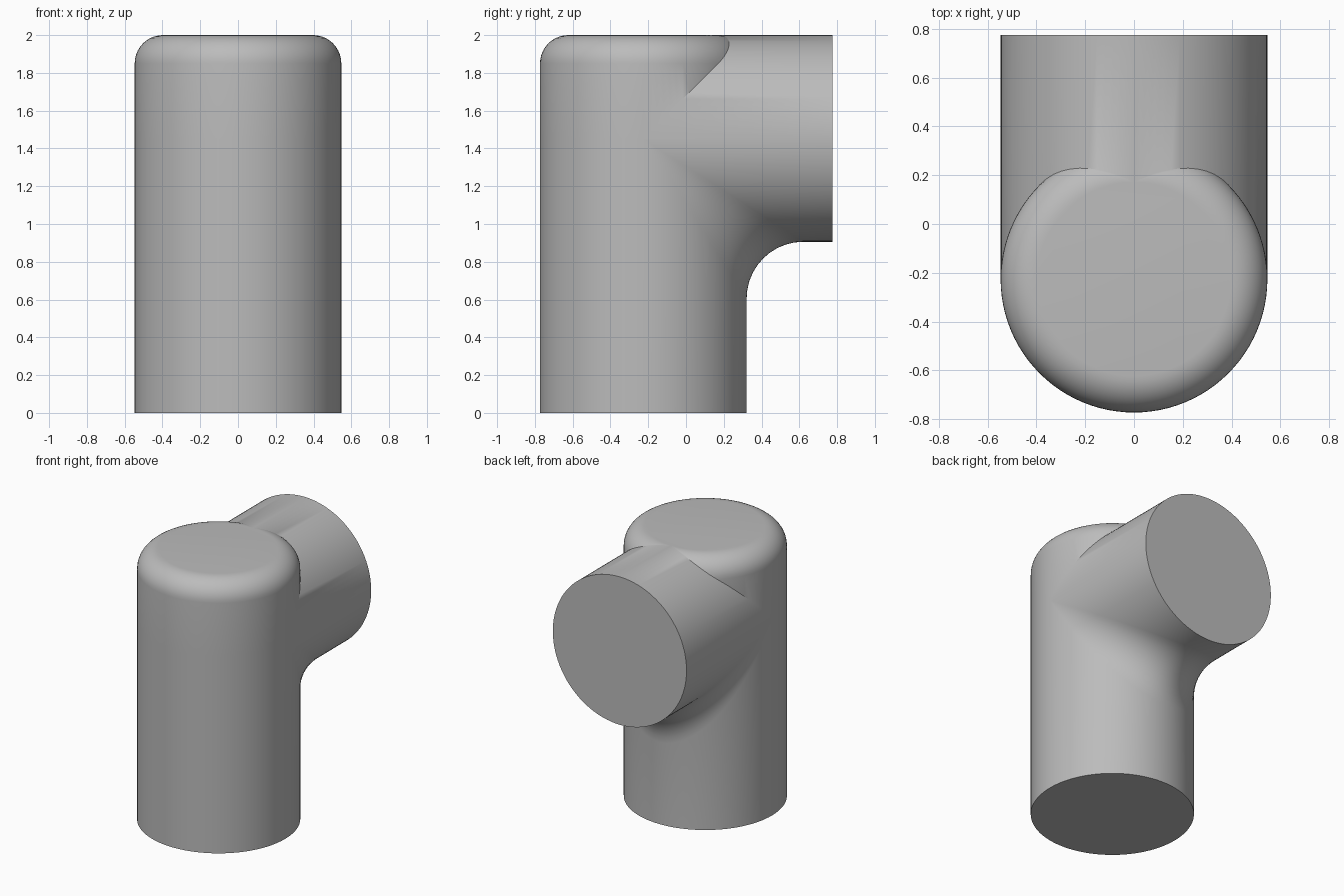
import bpy, bmesh
from math import sin, cos, sqrt, pi
from mathutils import Vector

if "Cube" in bpy.data.objects:
    bpy.data.objects.remove(bpy.data.objects["Cube"], do_unlink=True)

R = 0.547            # radius of both pipes
BLEND = 0.30         # inner elbow fillet radius
ROUND = 0.15         # rounded rim of the top
Y0, Z0 = -0.226, 1.453   # where the two axes meet
END = 0.775 - Y0     # mouth of the horizontal pipe
HALF, STEPS = 48, 10

bm = bmesh.new()


def vert(p):
    return bm.verts.new((p[0], p[1] + Y0, p[2] + Z0))


def skin(columns):
    """Join neighbouring columns of points with quads."""
    cols = [[vert(p) for p in c] for c in columns]
    for a, b in zip(cols, cols[1:]):
        for i in range(len(a) - 1):
            bm.faces.new((a[i], b[i], b[i + 1], a[i + 1]))


def rim(th, t):
    """Point on the rounded rim, t from the wall (0) to the flat top."""
    rho = R - ROUND + ROUND * cos(t)
    return Vector((rho * sin(th), rho * cos(th), R - ROUND + ROUND * sin(t)))


def rim_arc(th, start=0.0):
    return [rim(th, start + (pi / 2 - start) * i / STEPS) for i in range(STEPS + 1)]


def pipe_height(x):
    return sqrt(max(R * R - x * x, 0))


def rim_start(th):
    """Where the rim leaves the horizontal pipe."""
    lo, hi = 0.0, pi / 2
    if R * cos(th) <= R - ROUND:
        return lo
    for _ in range(40):
        mid = (lo + hi) / 2
        p = rim(th, mid)
        if p.z < pipe_height(p.x):
            lo = mid
        else:
            hi = mid
    return hi


def fillet(th):
    """Rolling-ball arc between the upright and the horizontal pipe."""
    s, c = sin(th), cos(th)
    centre = Vector((s, c, -c)) * (R + BLEND)
    a, b = Vector((-s, -c, 0)), Vector((-s, 0, c))
    pts = []
    for i in range(STEPS + 1):
        k = i / STEPS
        w = a.angle(b)
        d = a if w < 1e-4 else (a * sin((1 - k) * w) + b * sin(k * w)) / sin(w)
        pts.append(centre + d * BLEND)
    return pts


back = [-pi / 2 + pi * i / HALF for i in range(HALF + 1)]
front = [pi / 2 + pi * i / HALF for i in range(HALF + 1)]


def wall(th, z):
    return Vector((R * sin(th), R * cos(th), z))


# Front half of the upright, up to the flat top
skin([[wall(t, -Z0), wall(t, 0)] + rim_arc(t) for t in front])

# Back of the upright, flowing through the fillet into the pipe underside
skin([[wall(t, -Z0)] + fillet(t) + [Vector((R * sin(t), END, -R * cos(t)))] for t in back])

# Shoulders above the horizontal pipe, and the pipe's upper half
shoulders, upper = [], []
for t in back:
    s = rim_start(t)
    arc = rim_arc(t, s)
    seam = wall(t, R * cos(t)) if s == 0 else arc[0]
    shoulders.append([seam] + arc)
    upper.append([seam, Vector((seam.x, END, pipe_height(seam.x)))])
skin(shoulders)
skin(upper)

# Flat top, base and pipe mouth
ring = back + front[1:-1]
bm.faces.new([vert(rim(t, pi / 2)) for t in ring])
bm.faces.new([vert(wall(t, -Z0)) for t in ring])
bm.faces.new([vert(c[1]) for c in upper]
             + [vert((R * sin(t), END, -R * cos(t))) for t in back[-2:0:-1]])

bmesh.ops.remove_doubles(bm, verts=bm.verts[:], dist=0.0002)
bmesh.ops.recalc_face_normals(bm, faces=bm.faces[:])

mesh = bpy.data.meshes.new("pipe_elbow")
bm.to_mesh(mesh)
bm.free()
elbow = bpy.data.objects.new("pipe_elbow", mesh)
bpy.context.collection.objects.link(elbow)

# Plain grey finish
grey = bpy.data.materials.new("plain_grey")
grey.use_nodes = True
colour = (0.5, 0.5, 0.5, 1)
grey.diffuse_color = colour
grey.node_tree.nodes["Principled BSDF"].inputs["Base Color"].default_value = colour
mesh.materials.append(grey)

bpy.ops.object.select_all(action="DESELECT")
elbow.select_set(True)
bpy.context.view_layer.objects.active = elbow
bpy.ops.object.shade_smooth_by_angle(angle=pi / 6)
